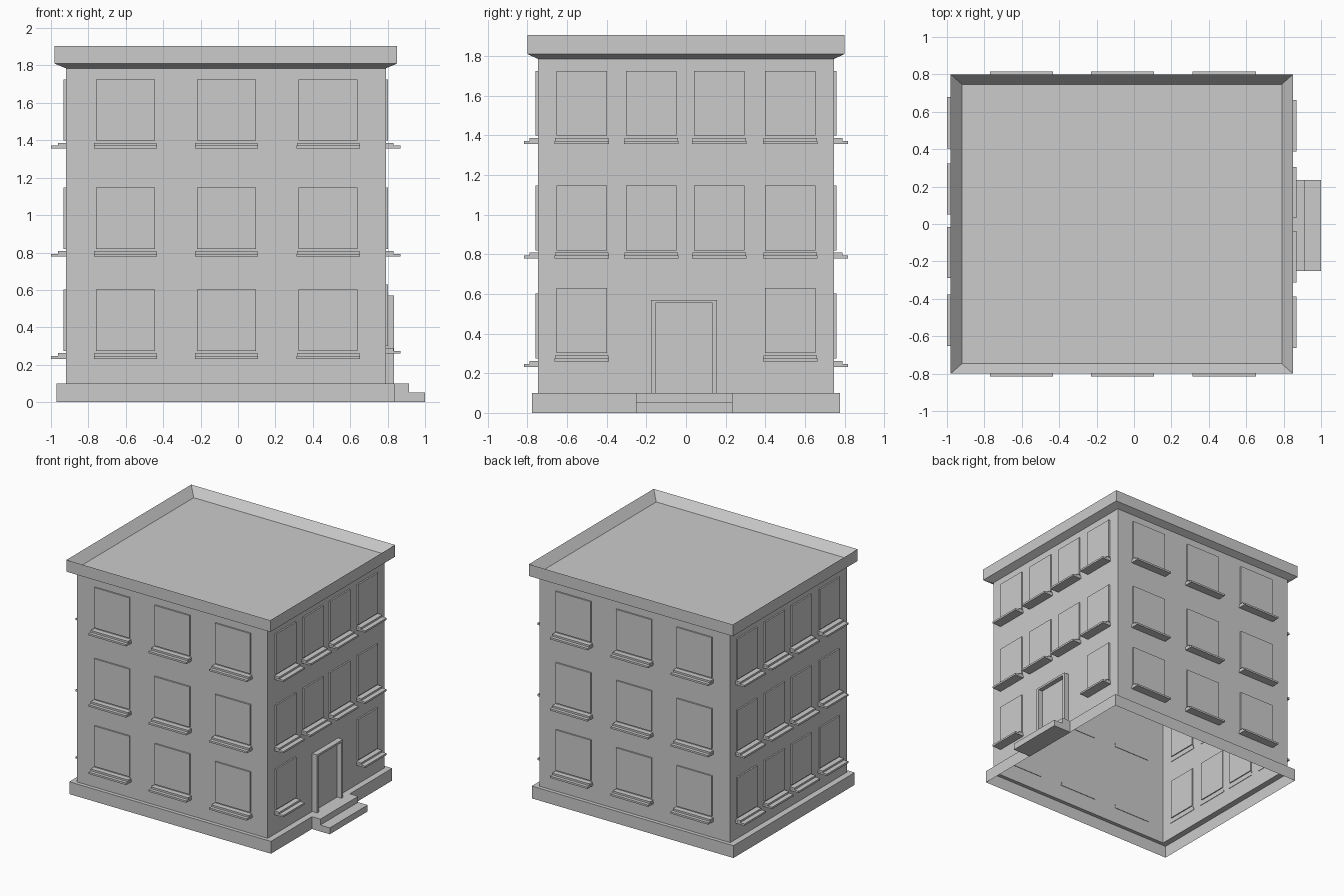
import bpy, bmesh

if "Cube" in bpy.data.objects:
    bpy.data.objects.remove(bpy.data.objects["Cube"])

CX = -0.065            # centre of the main block in x
HX, HY = 0.855, 0.747  # half sizes of the walls


def add_mesh(name, bm):
    bmesh.ops.recalc_face_normals(bm, faces=bm.faces)
    me = bpy.data.meshes.new(name)
    bm.to_mesh(me)
    bm.free()
    ob = bpy.data.objects.new(name, me)
    bpy.context.collection.objects.link(ob)
    return ob


def box(name, x, y, z):
    bm = bmesh.new()
    bmesh.ops.create_cube(bm, size=1)
    for v in bm.verts:
        for i, (a, b) in enumerate((x, y, z)):
            v.co[i] = (a + b) / 2 + v.co[i] * (b - a)
    return add_mesh(name, bm)


# Hollow shell: plinth, walls, flared cornice, sloped parapet and roof
profile = [(0.05, 0.03, 0), (0.05, 0.03, 0.1), (0, 0, 0.1), (0, 0, 1.785),
           (0.06, 0.053, 1.81), (0.06, 0.053, 1.905), (0, 0, 1.835)]
bm = bmesh.new()
rings = []
for dx, dy, z in profile:
    rings.append([bm.verts.new((CX + sx * (HX + dx), sy * (HY + dy), z))
                  for sx, sy in ((-1, -1), (1, -1), (1, 1), (-1, 1))])
for a, b in zip(rings, rings[1:]):
    for i in range(4):
        j = (i + 1) % 4
        bm.faces.new((a[i], a[j], b[j], b[i]))
bm.faces.new(rings[-1])
shell = add_mesh("building_shell", bm)


def wall_box(name, axis, sign, c, half, d0, d1, z0, z1):
    """Box on a wall: c is the position along it, d the distance outwards."""
    along = (c - half, c + half)
    base = CX + sign * HX if axis == 'x' else sign * HY
    out = tuple(sorted((base + sign * d0, base + sign * d1)))
    x, y = (out, along) if axis == 'x' else (along, out)
    box(name, x, y, (z0, z1))


def window(axis, sign, c, z0, z1):
    half = 0.158 if axis == 'y' else 0.127
    sill = 0.169 if axis == 'y' else 0.137
    reach = 0.069 if axis == 'y' else 0.08
    inner = 0.0 if axis == 'y' else -0.008
    wall_box("window", axis, sign, c, half, inner, 0.012, z0, z1)
    wall_box("sill_block", axis, sign, c, sill - 0.002, -0.004, 0.042, z0 - 0.027, z0 - 0.012)
    wall_box("sill_slab", axis, sign, c, sill, -0.004, reach, z0 - 0.042, z0 - 0.027)


# Windows on three floors, all four walls
for floor, (z0, z1) in enumerate(((0.274, 0.602), (0.82, 1.147), (1.398, 1.725))):
    for c in (-0.602, -0.062, 0.482):
        for s in (-1, 1):
            window('y', s, c, z0, z1)
    for c in (-0.515, -0.153, 0.187, 0.542):
        window('x', -1, c, z0, z1)
    lift = 0.027 if floor == 0 else 0
    for c in (-0.525, -0.175, 0.168, 0.525):
        if floor or abs(c) > 0.4:      # the door takes the middle
            window('x', 1, c, z0 + lift, z1 + lift)

# Door frame as an upside-down U around the door panel
bm = bmesh.new()
outline = [(-0.177, 0.1), (-0.177, 0.57), (0.156, 0.57), (0.156, 0.1),
           (0.134, 0.1), (0.134, 0.553), (-0.153, 0.553), (-0.153, 0.1)]
face = bm.faces.new([bm.verts.new((0.788, y, z)) for y, z in outline])
ext = bmesh.ops.extrude_face_region(bm, geom=[face])
for v in ext["geom"]:
    if isinstance(v, bmesh.types.BMVert):
        v.co.x = 0.834
add_mesh("door_frame", bm)
box("door", (0.788, 0.796), (-0.153, 0.134), (0.1, 0.553))

# Entrance steps
box("upper_step", (0.838, 0.915), (-0.252, 0.234), (0, 0.1))
box("lower_step", (0.915, 1.0), (-0.252, 0.234), (0, 0.052))
